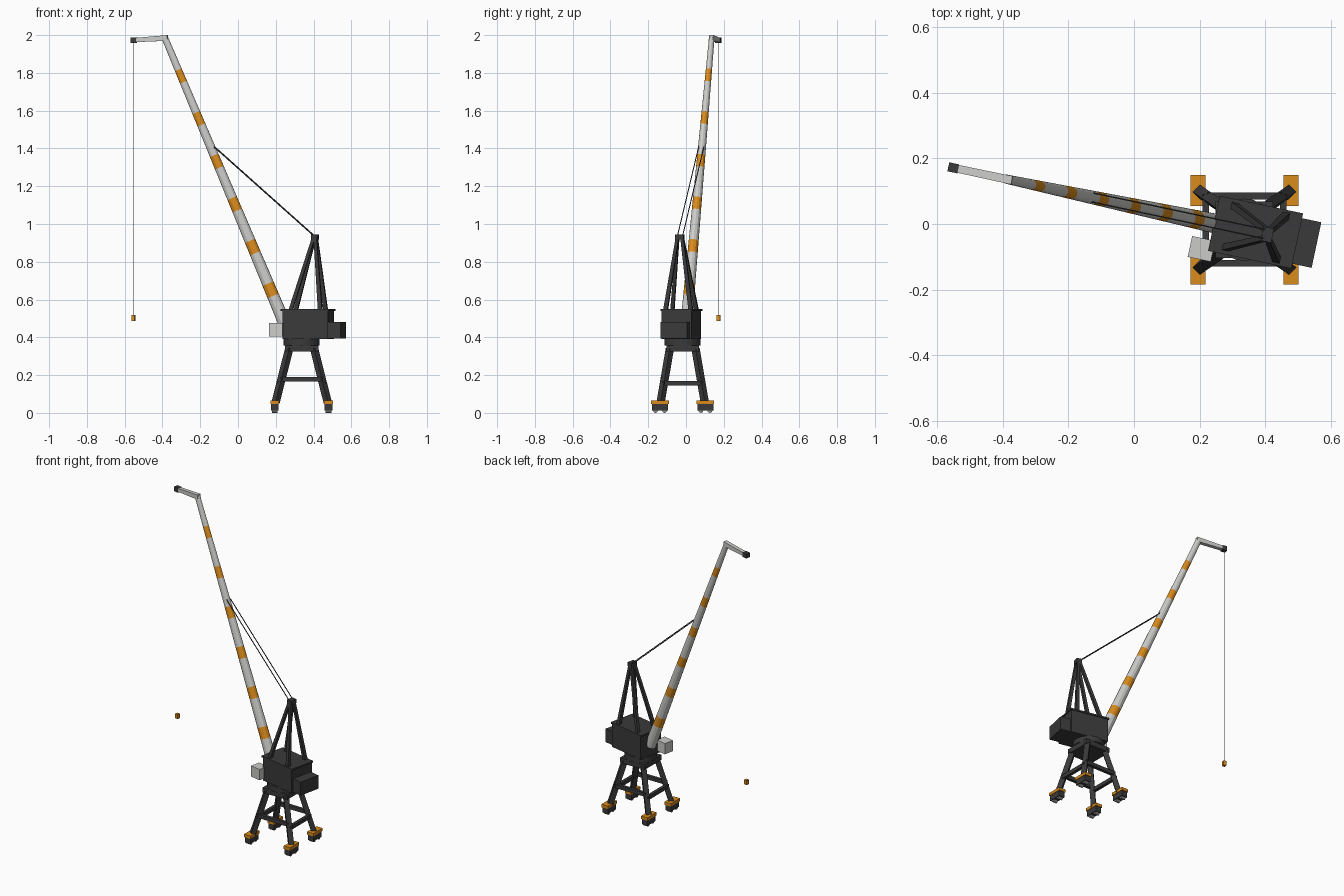
import bpy, bmesh, math
from mathutils import Vector, Matrix

if "Cube" in bpy.data.objects:
    bpy.data.objects.remove(bpy.data.objects["Cube"])


def material(name, rgb):
    m = bpy.data.materials.new(name)
    m.diffuse_color = (*rgb, 1)
    m.use_nodes = True
    m.node_tree.nodes["Principled BSDF"].inputs["Base Color"].default_value = m.diffuse_color
    return m


DARK = material("dark grey", (0.042, 0.042, 0.043))
ORANGE = material("orange", (0.70, 0.26, 0.012))
LIGHT = material("light grey", (0.60, 0.60, 0.59))
STEEL = material("wheel grey", (0.25, 0.25, 0.25))

# Base frame, and slewed upper frame (local +x points along the boom)
BASE = Matrix.Translation((0.337, -0.0175, 0))
UPPER = BASE @ Matrix.Rotation(math.radians(168), 4, 'Z')


def finish(name, bm, frame, *mats):
    bmesh.ops.recalc_face_normals(bm, faces=bm.faces)
    bm.transform(frame)
    me = bpy.data.meshes.new(name)
    bm.to_mesh(me)
    bm.free()
    for m in mats:
        me.materials.append(m)
    ob = bpy.data.objects.new(name, me)
    bpy.context.collection.objects.link(ob)
    return ob


def box(name, frame, mat, x, y, z):
    """Box from (min, max) ranges."""
    bm = bmesh.new()
    size = [r[1] - r[0] for r in (x, y, z)]
    mid = [(r[0] + r[1]) / 2 for r in (x, y, z)]
    bmesh.ops.create_cube(bm, size=1, matrix=Matrix.Translation(mid) @ Matrix.Diagonal((*size, 1)))
    return finish(name, bm, frame, mat)


def beam(name, frame, mats, a, b, wa, wb, side=(0, 1, 0), bands=(), sides=4):
    """Tapered beam; w = (width along side, depth). bands: (start, end) fractions in second colour."""
    a, b = Vector(a), Vector(b)
    d = (b - a).normalized()
    s = Vector(side)
    s = (s - d * s.dot(d)).normalized()
    n = d.cross(s)
    ts = [0.0] + [t for band in bands for t in band] + [1.0]
    r = 0.5 / math.cos(math.pi / sides)
    angles = [(i + 0.5) * math.tau / sides for i in range(sides)]
    bm = bmesh.new()
    rings = []
    for t in ts:
        w, h = (wa[i] + (wb[i] - wa[i]) * t for i in (0, 1))
        c = a.lerp(b, t)
        rings.append([bm.verts.new(c + s * (r * w * math.cos(q)) + n * (r * h * math.sin(q))) for q in angles])
    for k in range(len(rings) - 1):
        for i in range(sides):
            j = (i + 1) % sides
            f = bm.faces.new((rings[k][i], rings[k][j], rings[k + 1][j], rings[k + 1][i]))
            f.material_index = k % 2
    bm.faces.new(rings[0])
    bm.faces.new(rings[-1])
    return finish(name, bm, frame, *mats)


def cylinder(name, frame, mat, centre, r, depth, segs=24, axis='Z'):
    bm = bmesh.new()
    rot = Matrix.Rotation(math.pi / 2, 4, 'Y') if axis == 'X' else Matrix()
    bmesh.ops.create_cone(bm, cap_ends=True, segments=segs, radius1=r, radius2=r, depth=depth,
                          matrix=Matrix.Translation(centre) @ rot)
    return finish(name, bm, frame, mat)


# Portal: bogies, wheels and splayed legs at four corners
for sx in (-1, 1):
    for sy in (-1, 1):
        cx, cy = sx * 0.142, sy * 0.12
        box("bogie_cover", BASE, ORANGE, (cx - .023, cx + .023), (cy - .047, cy + .047), (.047, .066))
        box("bogie_frame", BASE, DARK, (cx - .020, cx + .020), (cy - .042, cy + .042), (.012, .047))
        for k in (-1, 1):
            cylinder("wheel", BASE, STEEL, (cx, cy + k * .024, .013), .013, .030, 12, 'X')
        beam("portal_leg", BASE, [DARK], (sx * .138, sy * .117, .055), (sx * .066, sy * .068, .34),
             (.031, .031), (.031, .031), side=(sx, -sy, 0))
for s in (-1, 1):
    beam("cross_brace_long", BASE, [DARK], (-.113, s * .103, .179), (.113, s * .103, .179), (.02, .024), (.02, .024))
    beam("cross_brace_short", BASE, [DARK], (s * .118, -.108, .158), (s * .118, .108, .158), (.02, .024), (.02, .024),
         (1, 0, 0))

# Platform and slewing ring
box("portal_platform", BASE, DARK, (-.088, .088), (-.086, .086), (.325, .358))
cylinder("slewing_ring", BASE, DARK, (0, 0, .375), .095, .036)

# Machinery house, roof, counterweight, cab
box("machinery_house", UPPER, DARK, (-.159, .087), (-.081, .081), (.39, .54))
box("house_roof", UPPER, DARK, (-.165, .095), (-.086, .086), (.54, .55))
box("counterweight", UPPER, DARK, (-.225, -.15), (-.071, .071), (.395, .482))
box("operator_cab", UPPER, LIGHT, (.080, .152), (.052, .117), (.405, .475))

# A-frame mast
for s in (-1, 1):
    beam("mast_front_leg", UPPER, [DARK], (.045, s * .065, .545), (-.068, s * .012, .93), (.02, .02), (.016, .016))
    beam("mast_back_leg", UPPER, [DARK], (-.115, s * .068, .545), (-.076, s * .012, .93), (.022, .022), (.016, .016))
box("mast_head", UPPER, DARK, (-.088, -.056), (-.022, .022), (.918, .945))

# Tapered boom with painted bands
foot, tip = Vector((.086, 0, .46)), Vector((.740, 0, 1.985))
span = tip.z - foot.z
bands = []
for i in range(6):
    t = (.65 + i * .2266 - foot.z) / span
    bands.append((t - .0215, t + .0215))
beam("boom", UPPER, [LIGHT, ORANGE], foot, tip, (.06, .066), (.028, .034), bands=bands, sides=12)

# Jib head, sheave, hoist rope and hook
beam("jib_head", UPPER, [LIGHT], (.725, 0, 1.985), (.90, 0, 1.974), (.026, .03), (.024, .022))
box("head_sheave", UPPER, DARK, (.893, .924), (-.014, .014), (1.958, 1.988))
cylinder("hoist_rope", UPPER, STEEL, (.911, 0, 1.24), .0012, 1.46, 6)
box("hook_block", UPPER, ORANGE, (.902, .920), (-.010, .010), (.487, .517))

# Luffing stays from mast head to boom
for s in (-1, 1):
    beam("luffing_stay", UPPER, [DARK], (-.07, s * .014, .935), (.472, s * .014, 1.408), (.004, .004), (.004, .004))
